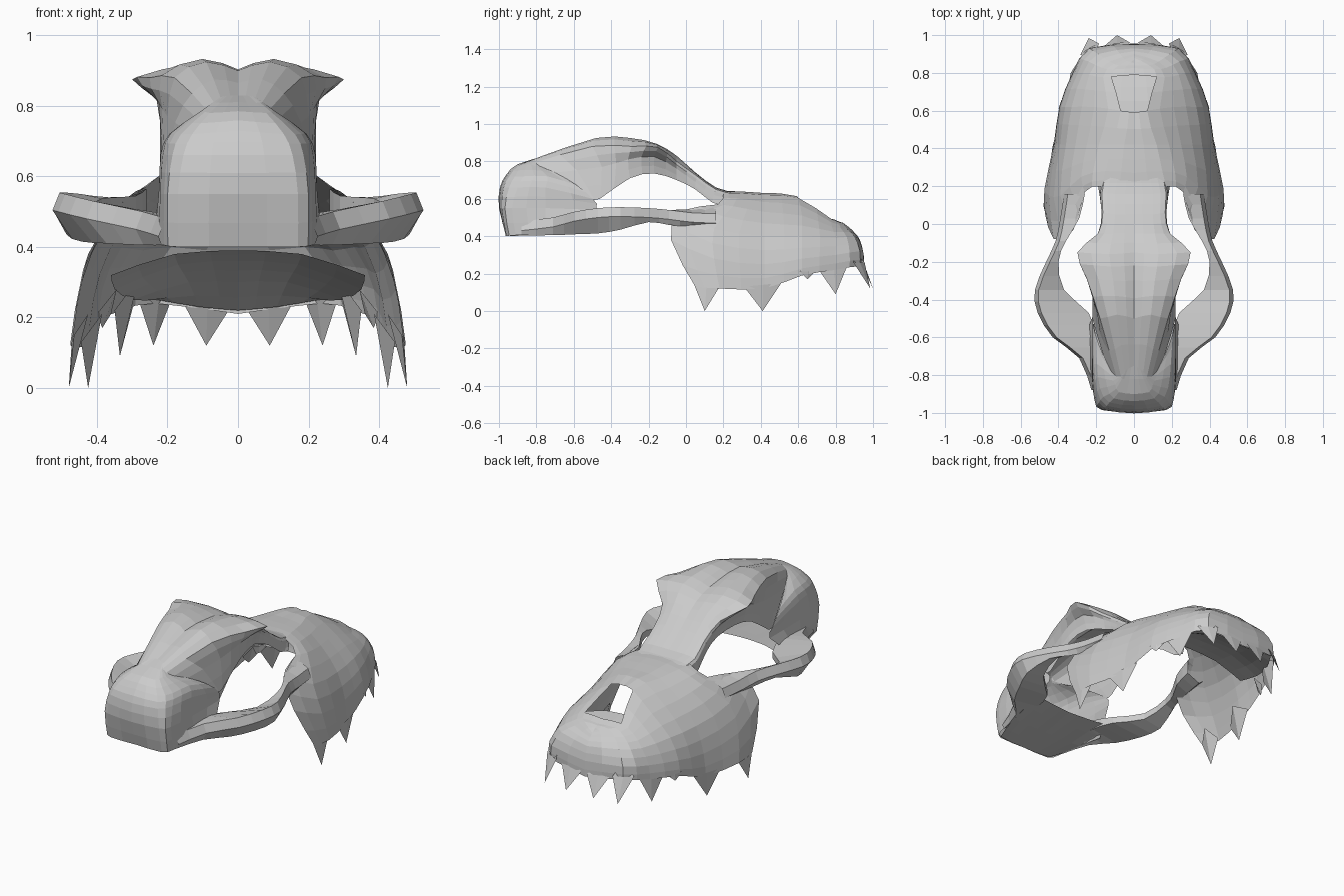
import bpy
import bmesh
from mathutils import Vector

cube = bpy.data.objects.get("Cube")
if cube:
    bpy.data.objects.remove(cube, do_unlink=True)

bone = bpy.data.materials.new("bone grey")
bone.use_nodes = True
colour = (0.6, 0.6, 0.6, 1)
bone.diffuse_color = colour
bone.node_tree.nodes["Principled BSDF"].inputs["Base Color"].default_value = colour


def spline(points, steps):
    """Smooth curve through the points."""
    result = []
    for i in range(len(points) - 1):
        b, c = points[i], points[i + 1]
        a = points[i - 1] if i > 0 else b
        d = points[i + 2] if i + 2 < len(points) else c
        for s in range(steps):
            t = s / steps
            result.append(b + ((c - a) * t + (a * 2 - b * 5 + c * 4 - d) * t ** 2
                               + (b * 3 - a - c * 3 + d) * t ** 3) / 2)
    return result + [points[-1].copy()]


def finish(bm, name):
    """Turn the half shape into a mirrored, flat shaded object."""
    bmesh.ops.remove_doubles(bm, verts=bm.verts, dist=0.001)
    bmesh.ops.recalc_face_normals(bm, faces=bm.faces)
    mesh = bpy.data.meshes.new(name)
    bm.to_mesh(mesh)
    bm.free()
    mesh.materials.append(bone)
    obj = bpy.data.objects.new(name, mesh)
    bpy.context.collection.objects.link(obj)
    mirror = obj.modifiers.new("Mirror", 'MIRROR')
    mirror.use_clip = True
    mirror.merge_threshold = 0.002


def loft(name, sections, closed=False, skip=None):
    """Skin smooth sections (given in hundredths), leaving out skipped cells."""
    grid = [[Vector(p) / 100 for p in row] for row in sections]
    if closed:
        grid = [row + [row[0].copy()] for row in grid]
    else:
        grid = [spline(row, 2) for row in grid]
    columns = [spline(list(col), 2) for col in zip(*grid)]
    bm = bmesh.new()
    verts = [[bm.verts.new(p) for p in col] for col in columns]
    for i in range(len(verts) - 1):
        for j in range(len(verts[0]) - 1):
            if skip and skip(i, j):
                continue
            bm.faces.new((verts[i][j], verts[i + 1][j],
                          verts[i + 1][j + 1], verts[i][j + 1]))
    finish(bm, name)


# Snout: sections from the midline down to the tooth rim, back to front,
# with the nasal opening left out between two of them
loft("snout", [
    [(0, 20, 64), (17, 20, 63), (26, 17, 57), (32, -3, 53.5), (42.5, -8, 38), (47, 5, 13)],
    [(0, 27, 64), (15, 28, 63), (28, 25, 56), (39, 15, 44), (45, 15, 28), (47.5, 18, 12)],
    [(0, 42, 63), (12, 42, 62), (25, 42, 53), (36, 42, 40), (41, 42, 25), (42.5, 42, 12)],
    [(0, 59, 61), (7, 60, 60.5), (21, 62, 51), (33, 62, 40), (38.5, 62, 28), (39.5, 62, 19)],
    [(0, 79, 49), (12, 78, 49), (20, 78, 45), (27, 80, 39), (31.5, 80, 30), (32.5, 80, 22)],
    [(0, 84, 47), (8, 84, 47), (13, 86, 44), (19, 90, 40), (23.5, 93, 32), (23.5, 93, 24)],
    [(0, 86, 45), (0, 88, 44), (0, 90, 42), (0, 93, 38), (0, 95, 30), (0, 95.5, 21)],
], skip=lambda i, j: i < 2 and 6 <= j < 8)

# Palate: sloping roof of the mouth behind the front teeth
loft("palate", [
    [(0, 50, 39), (18, 50, 38), (36, 50, 32)],
    [(0, 65, 36), (17, 65, 35), (35, 65, 28)],
    [(0, 80, 30), (14, 80, 30), (30, 80, 25)],
    [(0, 94, 22), (11, 93.5, 23), (23, 92, 25)],
])

# Forehead: midline, crown, brow ridge with its side points, and temple wall
loft("forehead", [
    [(0, 26, 63.4), (8, 26, 63.4), (15, 26, 62.5), (17, 24, 60), (19, 20, 56.5)],
    [(0, 16, 66), (10, 16, 66), (17, 16, 65), (18, 15, 62), (18, 14, 58)],
    [(0, 5, 74), (10, 5, 74), (16.5, 6, 72), (17, 5, 69), (17, 5, 65)],
    [(0, -5, 82), (11, -5, 83), (19, -5, 80), (18, -5, 76), (17, -5, 70)],
    [(0, -15, 87), (13, -16, 89.5), (30, -15, 87.5), (23, -17, 82.5), (20.5, -17, 73.5)],
    [(0, -30, 89.5), (11, -30, 92.5), (25, -29, 88), (22.5, -31, 81), (22, -30, 71)],
    [(0, -50, 90), (9, -48, 92.5), (18, -50, 88), (20, -45, 77), (22, -46, 60)],
    [(0, -75, 83), (5, -78, 82.5), (9, -82, 79), (16, -70, 74), (22, -50, 60)],
])

# Cranium: rings from the lower rim up to the crown
loft("cranium", [
    [(0, -96, 40), (17, -96, 40), (21, -91, 40.5), (24, -75, 41), (27, -62, 41)],
    [(0, -100, 55), (17, -98.5, 55), (21, -93, 55), (22.5, -75, 55), (21.5, -48, 54)],
    [(0, -99.5, 66), (15.5, -97.5, 66), (20, -90, 66), (22, -75, 66), (22, -50, 60)],
    [(0, -96, 73), (13, -94.5, 72), (18, -87, 72), (19.5, -74, 72), (20.5, -58, 67)],
    [(0, -90, 78.5), (8, -89, 78), (10, -85, 78.5), (12, -80, 77.5), (16, -70, 74)],
    [(0, -75, 83), (3, -76, 83), (5, -78, 82.5), (7, -80, 81), (9, -82, 79)],
])

# Underside of the cranium
loft("cranium_floor", [
    [(0, -96, 40), (9, -96, 40), (18, -95, 40)],
    [(0, -78, 42), (12, -78, 42), (24, -76, 41)],
    [(0, -56, 45), (13, -55, 45), (25, -52, 44)],
])

# Cheek arches: inner x, outer x, y, inner height, upper edge, lower edge
stations = [
    (26, 37, 16, 56.5, 52, 45),
    (29, 39, 3, 54.5, 52.5, 45),
    (36, 41.5, -9, 54, 54, 46),
    (40, 46.5, -20, 53, 55, 47.5),
    (37, 52.5, -35, 49, 55.5, 43.5),
    (24, 51, -47, 47, 55, 41.5),
    (20, 43, -60, 49, 53, 41),
    (20, 29, -71, 49, 50, 40.5),
    (19, 22.5, -88, 47, 48, 40.5),
]
loft("cheek_arch", [
    [(inner, y, z_in), (outer - 2, y, z_top), (outer, y, z_top - 5),
     (inner * 0.25 + outer * 0.75, y, z_low), (inner, y, z_low * 0.7 + z_in * 0.3)]
    for inner, outer, y, z_in, z_top, z_low in stations], closed=True)


def tooth(name, base, side, tip):
    """Four sided spike whose base follows the rim direction."""
    base, side, tip = (Vector(v) / 100 for v in (base, side, tip))
    inward = Vector((-side.y, side.x, 0)).normalized() * 0.04
    if inward.x * base.x + inward.y * (base.y - 0.3) > 0:
        inward = -inward
    outward = -inward * 0.15
    inward.z = 0.07
    bm = bmesh.new()
    ring = [bm.verts.new(base + v) for v in (side, inward, -side, outward)]
    point = bm.verts.new(tip)
    for i in range(4):
        bm.faces.new((ring[i - 1], ring[i], point))
    finish(bm, name)


# Teeth, from the back pair to the front pair
tooth("back_molar", (46.5, 11, 14), (0, 7, -1), (48, 10, 0))
tooth("large_molar", (42.5, 41, 14), (-2, 10, 1), (42.5, 41, 0))
tooth("premolar", (38, 65, 21), (-2, 4, 0), (38.5, 65, 17))
tooth("canine", (32, 79, 24), (-3, 8, 2), (33.5, 80, 9))
tooth("outer_incisor", (23.5, 92.5, 26), (-5, 3, 0), (24, 98.5, 12))
tooth("inner_incisor", (9, 95, 24), (-7, 1, -1), (9, 100, 12))
